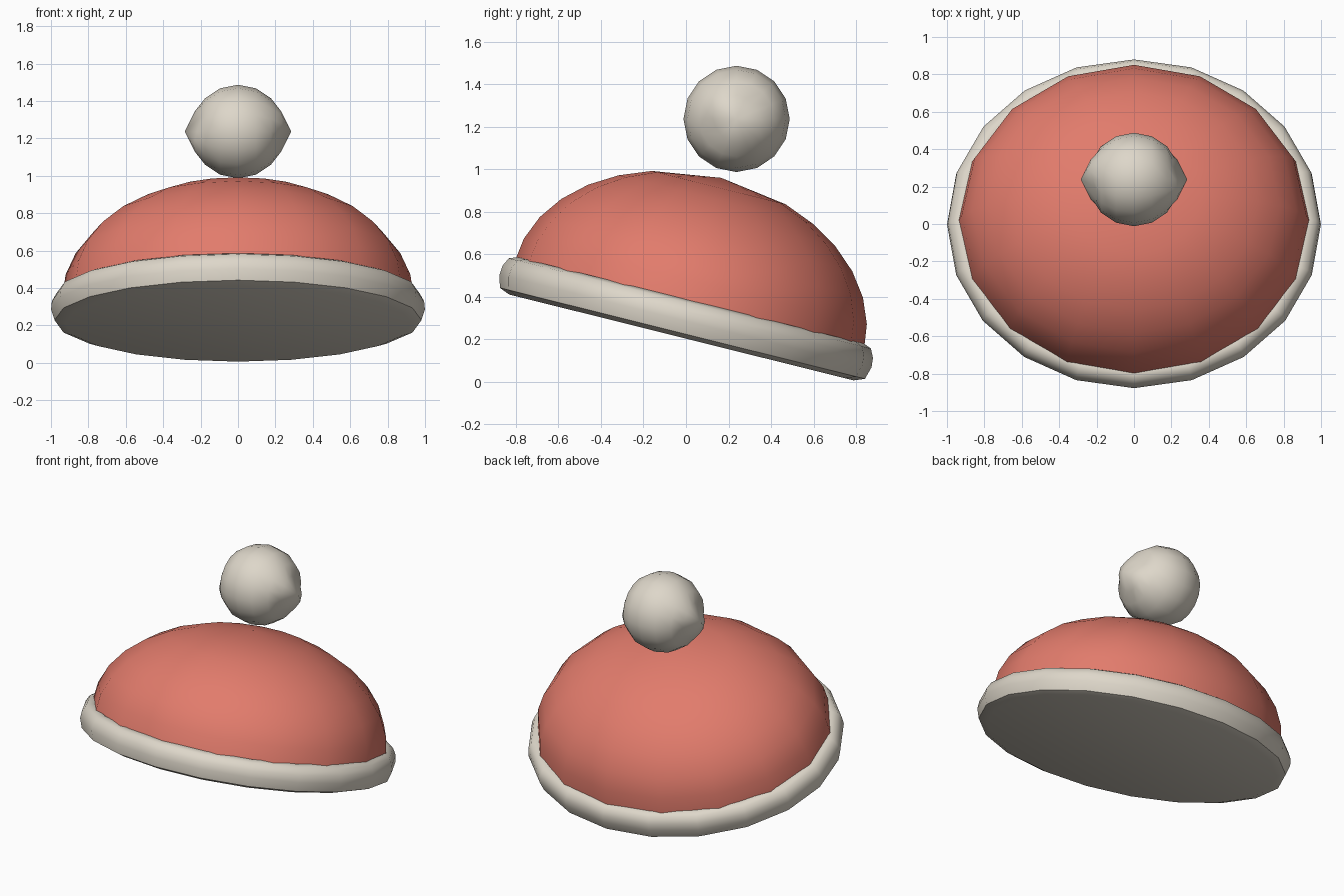
import bpy, bmesh, math
from mathutils import Matrix

if "Cube" in bpy.data.objects:
    bpy.data.objects.remove(bpy.data.objects["Cube"])


def material(name, rgb):
    m = bpy.data.materials.new(name)
    m.diffuse_color = (*rgb, 1)
    m.use_nodes = True
    m.node_tree.nodes["Principled BSDF"].inputs["Base Color"].default_value = m.diffuse_color
    return m


red = material("warm red", (0.76, 0.20, 0.15))
cream = material("cream", (0.73, 0.68, 0.59))


def lathe(name, profile, segments, matrix, mat, wobble=None):
    """Spin (radius, height) points round z; radius 0 makes a pole."""
    bm = bmesh.new()
    rings = []
    for r, h in profile:
        if r == 0:
            rings.append([bm.verts.new((0, 0, h))])
            continue
        ring = []
        for i in range(segments):
            a = math.tau * i / segments
            k = wobble(r, h, a) if wobble else 1
            ring.append(bm.verts.new((r * k * math.cos(a), r * k * math.sin(a), h * k)))
        rings.append(ring)
    for lo, hi in zip(rings, rings[1:]):
        for i in range(segments):
            j = (i + 1) % segments
            quad = [lo[i % len(lo)], lo[j % len(lo)], hi[j % len(hi)], hi[i % len(hi)]]
            bm.faces.new(list(dict.fromkeys(quad)))
    for ring in (rings[0], rings[-1]):          # close open ends
        if len(ring) > 1:
            bm.faces.new(ring)
    bmesh.ops.transform(bm, matrix=matrix, verts=bm.verts)
    bmesh.ops.recalc_face_normals(bm, faces=bm.faces)
    mesh = bpy.data.meshes.new(name)
    bm.to_mesh(mesh)
    bm.free()
    mesh.materials.append(mat)
    ob = bpy.data.objects.new(name, mesh)
    bpy.context.collection.objects.link(ob)
    bpy.ops.object.select_all(action='DESELECT')
    ob.select_set(True)
    bpy.context.view_layer.objects.active = ob
    bpy.ops.object.shade_smooth_by_angle(angle=math.radians(50))
    return ob


# The hat leans back and is wider than it is deep
tilt = (Matrix.Translation((0, 0, 0.296)) @ Matrix.Rotation(math.radians(-14), 4, 'X')
        @ Matrix.Diagonal((1.108, 1, 1, 1)))

# Brim: rounded band with a flat closed underside
brim = [(0.835, -0.090), (0.885, -0.070), (0.902, -0.010), (0.898, 0.035),
        (0.878, 0.075), (0.840, 0.090), (0.790, 0.075)]
lathe("brim", brim, 20, tilt, cream)

# Dome: half ellipsoid with a wide shallow cap
angles = [90, 78.75, 67.5, 56.25, 45, 33.75, 22.5]
dome = [(0.848 * math.sin(math.radians(a)), 0.06 + 0.624 * math.cos(math.radians(a)))
        for a in angles] + [(0, 0.684)]
lathe("dome", dome, 16, tilt, red)

# Pompom: ball with pointed, slightly folded poles on its left and right
R = 0.25
polar = [153, 135, 112.5, 90, 67.5, 45, 27]
ball = [(0, -0.285)] + [(R * math.sin(math.radians(a)), R * math.cos(math.radians(a)))
                        for a in polar] + [(0, 0.285)]


def fold(r, h, a):
    if abs(h) < 0.2:
        return 1
    return 0.985 + 0.07 * math.sin(2 * a) * (1 if h > 0 else -1)


place = Matrix.Translation((0, 0.238, 1.237)) @ Matrix.Rotation(math.radians(90), 4, 'Y')
lathe("pompom", ball, 16, place, cream, fold)
